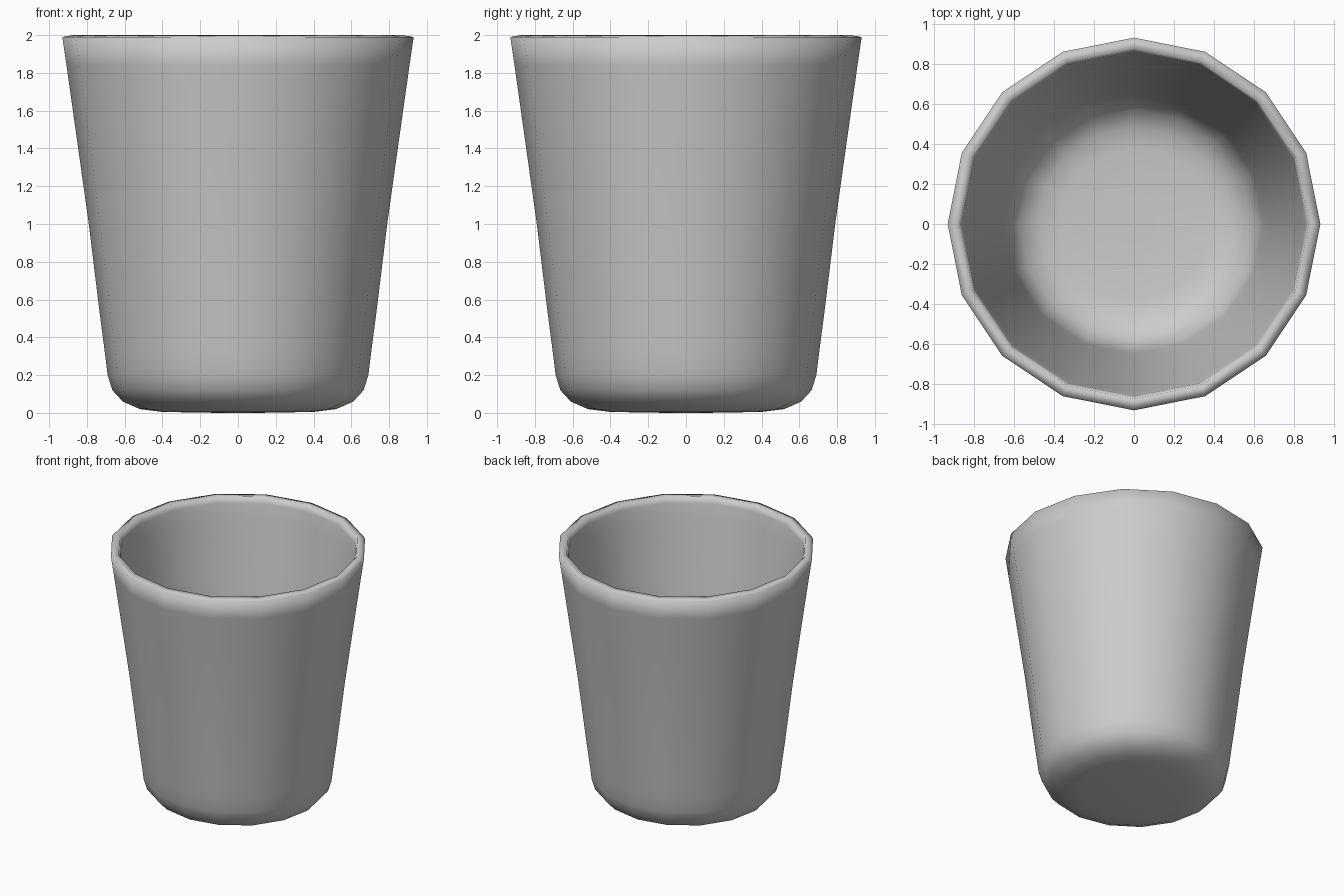
import bpy, bmesh, math

if "Cube" in bpy.data.objects:
    bpy.data.objects.remove(bpy.data.objects["Cube"])

SIDES = 16


def lathe(name, profile, cap_first=False, cap_last=False, flip=False):
    """Spin an (r, z) profile around z with corners on the axes."""
    bm = bmesh.new()
    rings = []
    for r, z in profile:
        rings.append([bm.verts.new((r * math.cos(2 * math.pi * i / SIDES),
                                    r * math.sin(2 * math.pi * i / SIDES), z))
                      for i in range(SIDES)])
    for a, b in zip(rings, rings[1:]):
        for i in range(SIDES):
            j = (i + 1) % SIDES
            bm.faces.new((a[i], a[j], b[j], b[i]))
    if cap_first:
        bm.faces.new(rings[0][::-1])
    if cap_last:
        bm.faces.new(rings[-1])
    if flip:
        bmesh.ops.reverse_faces(bm, faces=bm.faces[:])
    for f in bm.faces:
        f.smooth = True
    mesh = bpy.data.meshes.new(name)
    bm.to_mesh(mesh)
    bm.free()
    obj = bpy.data.objects.new(name, mesh)
    bpy.context.collection.objects.link(obj)
    return obj


# Tapered cup: underside, rounded base, outer wall, rim, inner wall, floor
outer = [(0.10, 0.0), (0.40, 0.005), (0.52, 0.02), (0.61, 0.06), (0.665, 0.12),
         (0.69, 0.20), (0.705, 0.32), (0.735, 0.55), (0.79, 1.0),
         (0.86, 1.5), (0.908, 1.84), (0.93, 1.99)]
inner = [(0.873, 2.0), (0.86, 1.95), (0.845, 1.84), (0.80, 1.5), (0.73, 1.0),
         (0.675, 0.55), (0.645, 0.32), (0.625, 0.21), (0.57, 0.12),
         (0.48, 0.075), (0.38, 0.06), (0.10, 0.06)]
lathe("cup", outer + inner, cap_last=True)

# Small disc closing the middle of the underside
lathe("base_disc", [(0.10, 0.0)], cap_first=True, flip=True)
